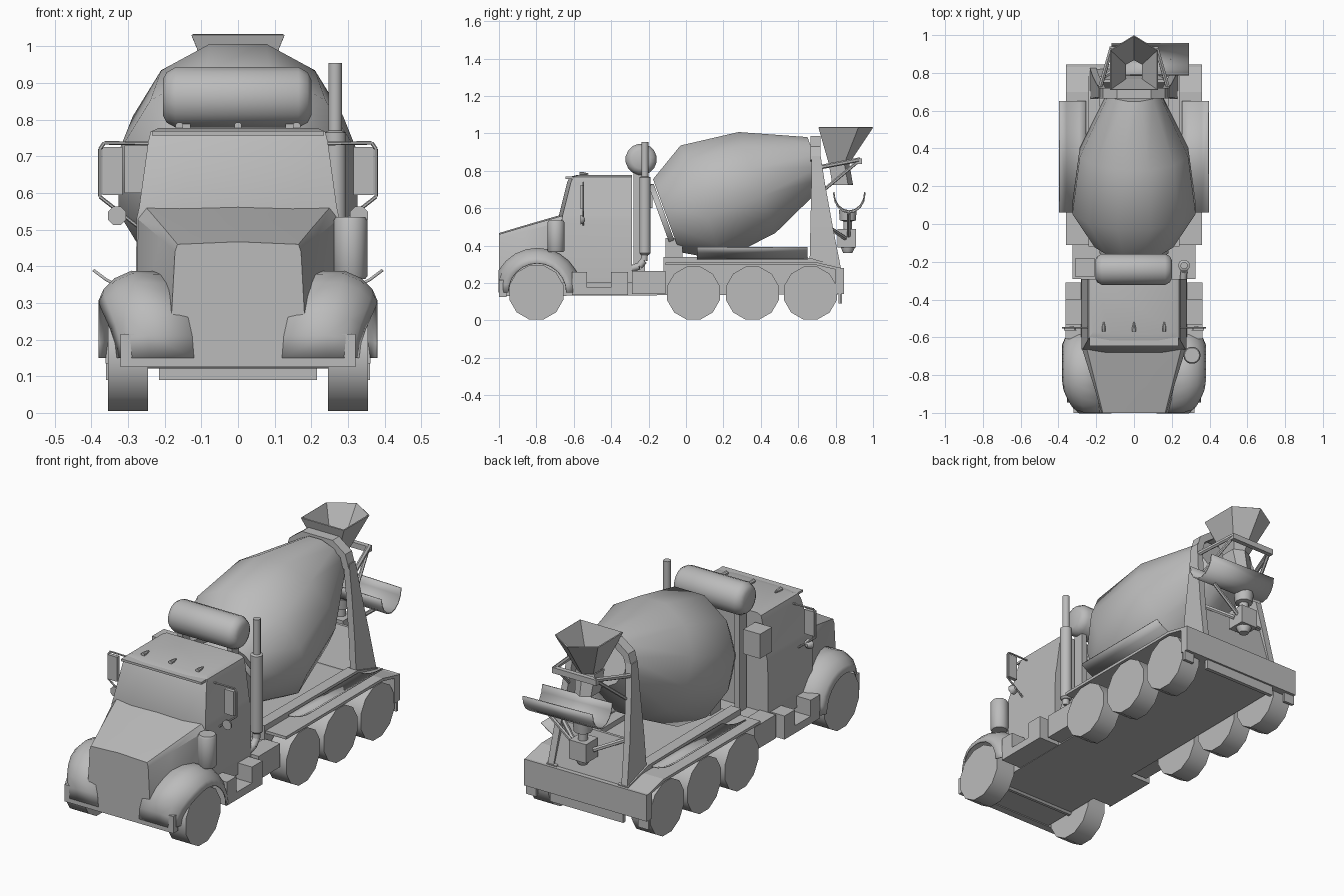
import bpy, bmesh, math
from mathutils import Vector

if "Cube" in bpy.data.objects:
    bpy.data.objects.remove(bpy.data.objects["Cube"], do_unlink=True)

GREY = (0.5, 0.5, 0.5, 1)
mat = bpy.data.materials.new("plain grey")
mat.use_nodes = True
mat.diffuse_color = GREY
mat.node_tree.nodes["Principled BSDF"].inputs["Base Color"].default_value = GREY
SIDES = (("left", 1), ("right", -1))


def finish(name, bm, smooth=0, thick=0, bevel=0):
    bmesh.ops.recalc_face_normals(bm, faces=bm.faces)
    me = bpy.data.meshes.new(name)
    bm.to_mesh(me)
    bm.free()
    me.materials.append(mat)
    ob = bpy.data.objects.new(name, me)
    bpy.context.collection.objects.link(ob)
    if thick:
        mod = ob.modifiers.new("thickness", "SOLIDIFY")
        mod.thickness, mod.offset = thick, 0
    if bevel:
        mod = ob.modifiers.new("round", "BEVEL")
        mod.width, mod.segments = bevel, 2
    if smooth:
        bpy.ops.object.select_all(action="DESELECT")
        ob.select_set(True)
        bpy.context.view_layer.objects.active = ob
        bpy.ops.object.shade_smooth_by_angle(angle=math.radians(smooth))
    return ob


def loft(name, rings, closed=True, caps=True, **kw):
    """Skin a row of equal point rings."""
    bm = bmesh.new()
    rows = [[bm.verts.new(p) for p in r] for r in rings]
    n = len(rows[0])
    for a, b in zip(rows, rows[1:]):
        for i in range(n if closed else n - 1):
            j = (i + 1) % n
            bm.faces.new((a[i], a[j], b[j], b[i]))
    if caps:
        bm.faces.new(rows[0])
        bm.faces.new(rows[-1])
    return finish(name, bm, **kw)


def box(name, x, y, z, **kw):
    return loft(name, [[(x[0], y[0], h), (x[1], y[0], h), (x[1], y[1], h), (x[0], y[1], h)] for h in z], **kw)


def plate(name, outline, x0, x1, **kw):
    """Side outline in y and z, given width along x."""
    return loft(name, [[(x, y, z) for y, z in outline] for x in (x0, x1)], **kw)


def lathe(name, start, direction, profile, n=12, smooth=40):
    """Turn (distance, radius) pairs about an axis."""
    d = Vector(direction).normalized()
    u = d.cross(Vector((0, 0, 1)) if abs(d.z) < 0.9 else Vector((1, 0, 0))).normalized()
    v = d.cross(u)
    ring = [math.tau * (i + 0.5) / n for i in range(n)]
    return loft(name, [[Vector(start) + d * s + (u * math.cos(a) + v * math.sin(a)) * r for a in ring]
                       for s, r in profile], smooth=smooth)


def rod(name, a, b, r, n=8):
    d = Vector(b) - Vector(a)
    return lathe(name, a, d, [(0, r), (d.length, r)], n)


def path(name, pts, r, n=6):
    for i, (a, b) in enumerate(zip(pts, pts[1:])):
        rod(f"{name}_{i + 1}", a, b, r, n)


# Chassis, deck and rear bumper
plate("chassis", [(-0.98, 0.13), (-0.98, 0.2), (-0.3, 0.26), (-0.12, 0.26), (-0.12, 0.31),
                  (0.66, 0.31), (0.83, 0.27), (0.83, 0.14)], -0.24, 0.24)
box("rear_bumper", (-0.36, 0.36), (0.8, 0.845), (0.14, 0.28))
box("rear_underrun_bar", (-0.215, 0.215), (0.815, 0.835), (0.09, 0.14))
rod("front_axle", (-0.26, -0.8, 0.14), (0.26, -0.8, 0.14), 0.02)
for side, s in SIDES:
    plate(side + "_rear_fender", [(-0.11, 0.295), (-0.11, 0.31), (0.7, 0.31), (0.83, 0.28), (0.83, 0.265), (0.7, 0.295)],
          s * 0.22, s * 0.36)
    plate(side + "_frame_rail", [(-0.12, 0.3), (-0.12, 0.34), (0.66, 0.335), (0.83, 0.285), (0.83, 0.26)],
          s * 0.18, s * 0.24)
    box(side + "_mud_flap", (s * 0.3, s * 0.36), (0.815, 0.83), (0.09, 0.15))
    box(side + "_battery_box", (s * 0.23, s * 0.325), (-0.29, -0.11), (0.14, 0.265))
    # Cab step with a notch
    plate(side + "_step", [(-0.61, 0.135), (-0.31, 0.135), (-0.31, 0.26), (-0.4, 0.26),
                           (-0.4, 0.175), (-0.53, 0.175), (-0.53, 0.26), (-0.61, 0.26)], s * 0.24, s * 0.362)
    # Wheels
    for i, (y, r) in enumerate(((-0.8, 0.15), (0.04, 0.146), (0.355, 0.146), (0.665, 0.146))):
        lathe(f"{side}_wheel_{i + 1}", (s * 0.245, y, r), (s, 0, 0), [(0, r), (0.11, r)], 12, 40)
    # Spare chutes lying along the deck
    arc = [(0.255 + 0.14 * t, 0.33 + 0.06 * t ** 2) for t in (0, 0.25, 0.5, 0.75, 1)]
    loft(side + "_spare_chute", [[(s * x, y, z) for x, z in arc] for y in (0.06, 0.65)],
         closed=False, caps=False, thick=0.008, smooth=40)

# Hood with a flat grille face
hood = []
for y, pts in ((-1, ((0.185, 0.2), (0.172, 0.44), (0.165, 0.46))),
               (-0.86, ((0.21, 0.2), (0.212, 0.477), (0.2, 0.502))),
               (-0.66, ((0.275, 0.2), (0.275, 0.53), (0.25, 0.56)))):
    top = pts[-1][1] + 0.007
    hood.append([(x, y, z) for x, z in pts] + [(0, y, top)] + [(-x, y, z) for x, z in reversed(pts)])
loft("hood", hood, smooth=25)

# Cab shell narrowing to the roof
cab = []
for z, w, yf, bow in ((0.2, 0.28, -0.66, 0), (0.53, 0.277, -0.665, 0.01), (0.56, 0.27, -0.66, 0.02),
                      (0.74, 0.245, -0.615, 0.02), (0.768, 0.238, -0.6, 0.02), (0.778, 0.215, -0.57, 0.01)):
    cab.append([(w, -0.29, z), (-w, -0.29, z), (-w, yf, z), (-w * 0.55, yf - bow, z),
                (w * 0.55, yf - bow, z), (w, yf, z)])
loft("cab", cab, smooth=25)
box("roof_visor", (-0.235, 0.235), (-0.645, -0.58), (0.757, 0.769))
for i, x in enumerate((-0.16, 0, 0.16)):
    lathe(f"roof_light_{i + 1}", (x, -0.57, 0.783), (0, 1, 0), [(0, 0.011), (0.025, 0.01), (0.05, 0.003)], 8)

# Front bumper and fenders
box("front_bumper", (-0.32, 0.32), (-1, -0.96), (0.125, 0.215))
for side, s in SIDES:
    rings = []
    for k in range(13):
        a = math.radians(180 - k * 15)
        c = math.cos(a)
        pull = 0.05 * max(0, -c) ** 3
        ring = []
        for x, r in ((0.17, 0.233), (0.29, 0.235), (0.335, 0.215), (0.365, 0.185), (0.378, 0.155)):
            y = -0.795 + r * c
            ring.append((s * (x - pull), max(-1, y), 0.15 + r * math.sin(a)))
        rings.append(ring)
    loft(side + "_front_fender", rings, closed=False, caps=False, thick=0.006, smooth=40)
    # Mirrors on bent arms
    box(side + "_mirror", (s * 0.315, s * 0.37), (-0.565, -0.545), (0.595, 0.725))
    path(side + "_mirror_arm", [(s * 0.24, -0.55, 0.735), (s * 0.365, -0.55, 0.737), (s * 0.377, -0.55, 0.72),
                                (s * 0.377, -0.55, 0.59), (s * 0.275, -0.55, 0.51)], 0.005)
    lathe(side + "_round_mirror", (s * 0.33, -0.565, 0.538), (0, 1, 0), [(0, 0.027), (0.012, 0.024), (0.025, 0.008)], 8)

# Air cleaner and exhaust
lathe("air_cleaner", (0.307, -0.695, 0.365), (0, 0, 1),
      [(0, 0.04), (0.008, 0.046), (0.16, 0.046), (0.17, 0.04)], 14)
for i, z in enumerate((0.41, 0.48)):
    box(f"air_cleaner_bracket_{i + 1}", (0.24, 0.29), (-0.7, -0.68), (z - 0.007, z + 0.007))
lathe("exhaust_stack", (0.265, -0.22, 0.35), (0, 0, 1),
      [(0, 0.022), (0.01, 0.031), (0.415, 0.031), (0.42, 0.019), (0.605, 0.019)], 12)
path("exhaust_elbow", [(0.265, -0.22, 0.37), (0.265, -0.225, 0.32), (0.265, -0.25, 0.29), (0.26, -0.3, 0.275)], 0.019, 10)

# Water tank behind the cab
lathe("water_tank", (-0.205, -0.24, 0.861), (1, 0, 0),
      [(0, 0.05), (0.01, 0.07), (0.035, 0.084), (0.37, 0.084), (0.395, 0.07), (0.405, 0.05)], 16)
for side, s in SIDES:
    box(side + "_tank_post", (s * 0.13, s * 0.16), (-0.28, -0.22), (0.25, 0.8))
box("control_box", (-0.31, -0.21), (-0.28, -0.18), (0.6, 0.73))

# Mixing drum on its tilted axis
axis = Vector((0, 0.94, 0.344)).normalized()
base = Vector((0, -0.105, 0.56))
lathe("mixing_drum", base, axis, [(0, 0.215), (0.2, 0.338), (0.517, 0.297), (0.853, 0.14)], 12, 50)
lathe("drum_drive_flange", base - axis * 0.035, axis, [(0, 0.19), (0.03, 0.19)], 12)
box("drum_front_mount", (-0.13, 0.13), (-0.11, -0.02), (0.3, 0.44))

# Rear pedestal with arch over the drum mouth
for side, s in SIDES:
    loft(side + "_pedestal_leg", [[(s * (w + d), y, z) for d in (0, 0.035) for y in ((a, b) if d == 0 else (b, a))]
                                  for z, w, a, b in ((0.27, 0.2, 0.66, 0.83), (0.5, 0.185, 0.665, 0.785),
                                                     (0.72, 0.165, 0.67, 0.745), (0.88, 0.15, 0.67, 0.72))])
    # Hopper brackets
    path(side + "_hopper_arm", [(s * 0.18, 0.72, 0.82), (s * 0.12, 0.93, 0.86)], 0.012)
    path(side + "_hopper_brace", [(s * 0.17, 0.74, 0.7), (s * 0.12, 0.92, 0.85)], 0.009)
arch = []
for px, pz in ((0.185, 0.86), (0.165, 0.93), (0.09, 0.985), (-0.09, 0.985), (-0.165, 0.93), (-0.185, 0.86)):
    k = 0.82
    qx, qz = px * k, 0.8 + (pz - 0.8) * k
    arch.append([(px, 0.665, pz), (px, 0.72, pz), (qx, 0.72, qz), (qx, 0.665, qz)])
loft("pedestal_arch", arch)
plate("pedestal_back", [(0.67, 0.28), (0.82, 0.28), (0.765, 0.5), (0.75, 0.5)], -0.2, 0.2)
box("hopper_crossbar", (-0.13, 0.13), (0.915, 0.94), (0.835, 0.865))

# Open loading hopper and its lower spout
shape = [(-0.125, 0.71), (0.125, 0.71), (0.125, 0.92), (0, 0.997), (-0.125, 0.92)]
throat = [(-0.045, 0.765), (0.045, 0.765), (0.045, 0.845), (0, 0.87), (-0.045, 0.845)]
loft("hopper", [[(x, y, 1.032) for x, y in shape], [(x, y, 0.84) for x, y in throat]], caps=False, thick=0.006)
loft("hopper_spout", [[(x * 1.2, y, 0.84) for x, y in throat], [(x, y + 0.02, 0.725) for x, y in throat]],
     caps=False, thick=0.006)

# Swinging discharge chute, its pivot and struts
half = [math.pi * (1 + i / 8) for i in range(9)]
loft("discharge_chute", [[(x, 0.873 + 0.083 * math.cos(a), h + 0.1 * math.sin(a)) for a in half]
                         for x, h in ((-0.12, 0.685), (0.29, 0.675))], closed=False, caps=False, thick=0.007, smooth=40)
lathe("chute_pivot", (0, 0.865, 0.36), (0, 0, 1),
      [(0, 0.025), (0.03, 0.04), (0.08, 0.04), (0.09, 0.025), (0.17, 0.025), (0.175, 0.045), (0.23, 0.05)], 10)
box("chute_motor", (-0.05, 0.05), (0.81, 0.91), (0.39, 0.49))
path("chute_strut", [(0.2, 0.87, 0.575), (0.03, 0.87, 0.44)], 0.01)
for side, s in SIDES:
    path(side + "_pivot_brace", [(s * 0.05, 0.85, 0.44), (s * 0.19, 0.76, 0.5)], 0.012)
